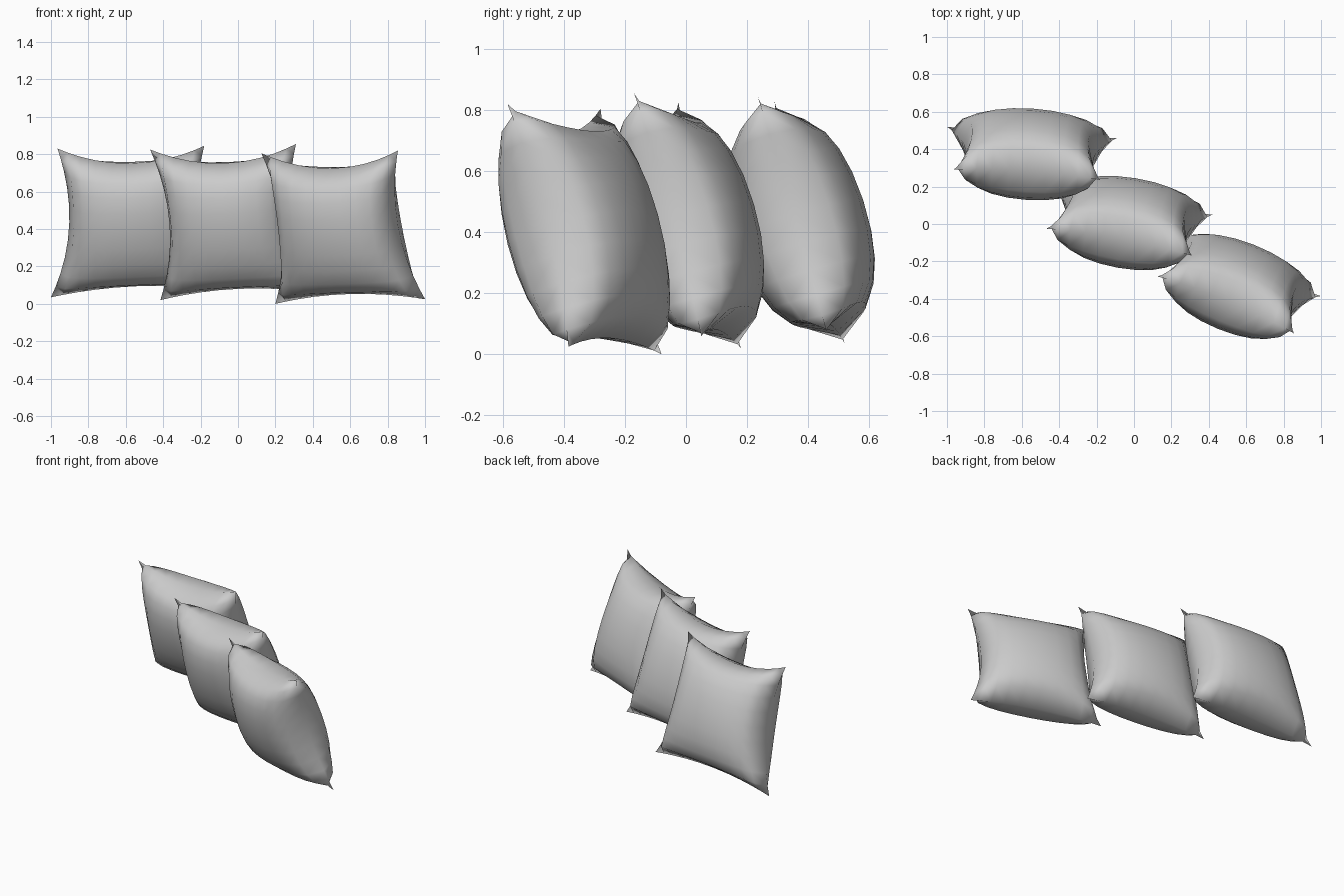
import bpy, bmesh, math
from mathutils import Vector

if "Cube" in bpy.data.objects:
    bpy.data.objects.remove(bpy.data.objects["Cube"])

SEG = 10         # grid divisions per cushion side
PUFF = 0.222     # half thickness at the middle


def spread(i):
    # grid parameter -1..1, a little denser toward the seams
    s = 2 * i / SEG - 1
    return 0.6 * s + 0.4 * math.sin(s * math.pi / 2)


def cushion(name, bl, br, tl, tr):
    bl, br, tl, tr = map(Vector, (bl, br, tl, tr))
    normal = (br + tr - bl - tl).cross(tl + tr - bl - br).normalized()
    bm = bmesh.new()
    for side in (1, -1):
        rows = []
        for j in range(SEG + 1):
            v = spread(j)
            row = []
            for i in range(SEG + 1):
                u = spread(i)
                # pinched seams leave the four corners as pointed ears
                pinch = 0.22 if v > 0 else 0.1
                a = u * (1 - 0.19 * (1 - v * v) * u * u)
                b = v * (1 - pinch * (1 - u * u) * v * v)
                p = (bl.lerp(br, (a + 1) / 2)).lerp(tl.lerp(tr, (a + 1) / 2), (b + 1) / 2)
                # filling, slightly heavier toward the bottom at the back
                puff = max(0, (1 - u * u) * (1 - v * v)) ** 0.44 * PUFF
                puff *= 1.03 if side * normal.y < 0 else 0.96 - 0.06 * v
                row.append(bm.verts.new(p + normal * side * puff))
            rows.append(row)
        for j in range(SEG):
            for i in range(SEG):
                bm.faces.new((rows[j][i], rows[j][i + 1], rows[j + 1][i + 1], rows[j + 1][i]))
    # sew both halves together along the seam
    bmesh.ops.remove_doubles(bm, verts=bm.verts, dist=1e-4)
    bmesh.ops.recalc_face_normals(bm, faces=bm.faces)
    for f in bm.faces:
        f.smooth = True
    mesh = bpy.data.meshes.new(name)
    bm.to_mesh(mesh)
    bm.free()
    ob = bpy.data.objects.new(name, mesh)
    bpy.context.collection.objects.link(ob)
    return ob


# three leaning cushions: bottom left, bottom right, top left, top right corners
cushion("front_cushion", (0.20, -0.08, 0.0), (1.0, -0.385, 0.025), (0.125, -0.28, 0.805), (0.855, -0.585, 0.82))
cushion("middle_cushion", (-0.415, 0.18, 0.02), (0.42, 0.05, 0.06), (-0.47, -0.025, 0.825), (0.31, -0.17, 0.855))
cushion("back_cushion", (-1.0, 0.52, 0.035), (-0.09, 0.46, 0.075), (-0.965, 0.29, 0.83), (-0.18, 0.235, 0.845))
